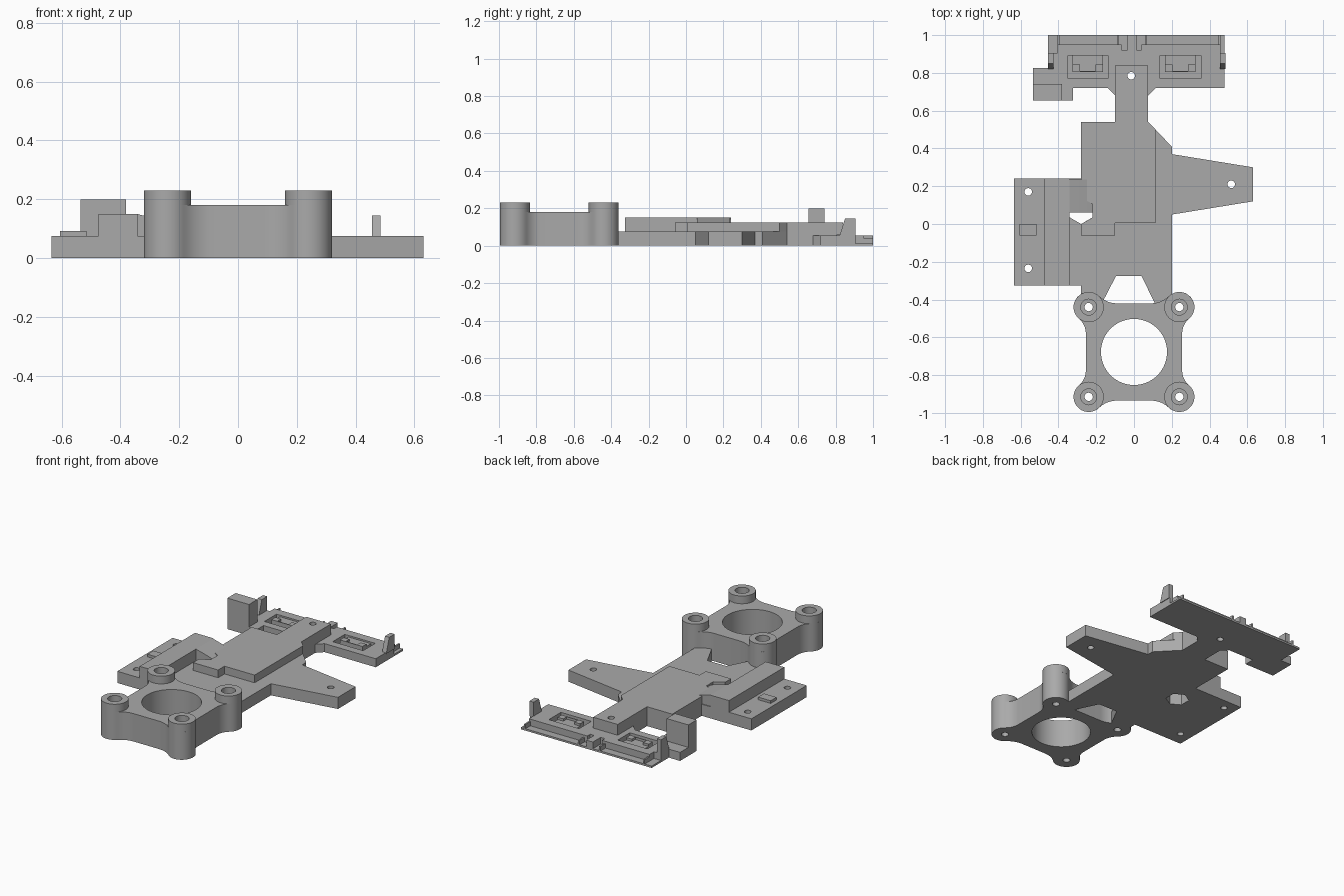
import bpy, math

grey = bpy.data.materials.new("matte grey")
grey.diffuse_color = (0.40, 0.40, 0.40, 1)


def circle(cx, cy, r, n=32, start=0.0):
    return [(cx + r * math.cos(start + 2 * math.pi * i / n),
             cy + r * math.sin(start + 2 * math.pi * i / n)) for i in range(n)]


def arc(cx, cy, r, a0, a1, n):
    return [(cx + r * math.cos(math.radians(a0 + (a1 - a0) * i / n)),
             cy + r * math.sin(math.radians(a0 + (a1 - a0) * i / n))) for i in range(n + 1)]


def rect(x0, x1, y0, y1):
    return [(x0, y0), (x1, y0), (x1, y1), (x0, y1)]


def prism(name, z0, z1, outline, holes=(), axis="z"):
    """Extrude a flat outline with holes; axis x or y stands the profile upright."""
    cu = bpy.data.curves.new(name, "CURVE")
    cu.dimensions = "2D"
    cu.fill_mode = "BOTH"
    cu.extrude = (z1 - z0) / 2
    for loop in [outline, *holes]:
        sp = cu.splines.new("POLY")
        sp.points.add(len(loop) - 1)
        for p, (x, y) in zip(sp.points, loop):
            p.co = (x, y, 0, 1)
        sp.use_cyclic_u = True
    ob = bpy.data.objects.new(name, cu)
    mid = (z0 + z1) / 2
    if axis == "z":
        ob.location.z = mid
    elif axis == "x":                       # profile is (y, z)
        ob.rotation_euler = (math.pi / 2, 0, math.pi / 2)
        ob.location.x = mid
    else:                                   # profile is (x, z)
        ob.rotation_euler = (math.pi / 2, 0, 0)
        ob.location.y = mid
    bpy.context.collection.objects.link(ob)
    bpy.ops.object.select_all(action="DESELECT")
    ob.select_set(True)
    bpy.context.view_layer.objects.active = ob
    bpy.ops.object.convert(target="MESH")
    ob = bpy.context.object
    ob.name = name
    ob.data.materials.clear()
    ob.data.materials.append(grey)
    bpy.ops.object.shade_smooth_by_angle(angle=math.radians(30))
    return ob


# Ring mount: rounded corner bosses joined by concave fillets
BX, BY, CY = 0.24, 0.2375, -0.6775
a = math.degrees(math.atan2(0.14, -0.118))
b = math.degrees(math.atan2(0.1575, -0.15))
quarter = (arc(0.358, BY - 0.14, 0.103, 180, a, 8)
           + arc(BX, BY, 0.08, a - 180, b, 20)[1:-1]
           + arc(0.09, 0.395, 0.1375, b - 180, -90, 8))
ring = []
for sx, sy in ((1, 1), (-1, 1), (-1, -1), (1, -1)):
    pts = [(sx * x, CY + sy * y) for x, y in quarter]
    ring += pts if sx * sy > 0 else pts[::-1]
corners = [(sx * BX, CY + sy * BY) for sx in (-1, 1) for sy in (-1, 1)]
prism("ring_mount", 0, 0.18, ring,
      [circle(0, CY, 0.175, 64)] + [circle(x, y, 0.022, 20) for x, y in corners])
for x, y in corners:
    prism("mount_boss", 0.18, 0.23, circle(x, y, 0.08, 40), [circle(x, y, 0.042, 24)])

# Base plate with left flange, right wing and forked front
hexagon = circle(-0.28, 0.07, 0.07, 6, math.pi / 2)
base = [(-0.28, -0.40), (-0.165, -0.41), (-0.095, -0.275), (0.04, -0.275),
        (0.115, -0.43), (0.2, -0.40), (0.2, 0.05), (0.63, 0.12), (0.63, 0.3),
        (0.2, 0.37), (0.2, 0.41), (0.075, 0.54), (-0.28, 0.54), (-0.28, 0.24),
        (-0.635, 0.24), (-0.635, -0.325), (-0.28, -0.325)]
prism("base_plate", 0, 0.075, base,
      [hexagon, circle(0.515, 0.21, 0.02, 20),
       circle(-0.56, 0.17, 0.02, 20), circle(-0.56, -0.235, 0.02, 20)])

# Raised central platform, notched around the hexagonal hole
prism("platform", 0.075, 0.125,
      [(-0.28, -0.06), (-0.1, -0.06), (-0.1, 0.005), (0.115, 0.005), (0.115, 0.5),
       (0.075, 0.54), (-0.28, 0.54), (-0.28, 0.14), (-0.219, 0.105),
       (-0.219, 0.035), (-0.28, 0.0)])

# Left raised bar, ramp and locating pad
prism("side_bar", 0.075, 0.15, rect(-0.475, -0.342, -0.325, 0.24))
prism("ramp", 0.06, 0.235,
      [(-0.342, 0.075), (-0.13, 0.075), (-0.18, 0.10), (-0.25, 0.125), (-0.342, 0.15)],
      axis="y")
prism("locating_pad", 0.075, 0.092, rect(-0.605, -0.515, -0.06, 0.0))

# Neck between platform and rear carrier
neck_hole = circle(-0.015, 0.785, 0.02, 20)
prism("neck", 0, 0.125, rect(-0.1, 0.075, 0.54, 0.84), [neck_hole])

# Rear carrier: thin floor, upper layer with two pockets, stepped rear edge
prism("carrier_floor", 0, 0.012,
      [(-0.455, 0.72), (-0.14, 0.72), (-0.1, 0.68), (-0.1, 0.84), (0.075, 0.84),
       (0.075, 0.68), (0.115, 0.72), (0.48, 0.72), (0.48, 1.0), (-0.455, 1.0)])
pockets = [rect(-0.35, -0.138, 0.77, 0.893), rect(0.138, 0.355, 0.77, 0.893)]
prism("carrier_layer", 0.012, 0.055,
      [(-0.455, 0.72), (-0.14, 0.72), (-0.1, 0.68), (-0.1, 0.84), (0.075, 0.84),
       (0.075, 0.68), (0.115, 0.72), (0.48, 0.72), (0.48, 0.905), (0.457, 0.905),
       (0.457, 0.95), (0.04, 0.95), (0.04, 0.92), (-0.065, 0.92), (-0.065, 0.95),
       (-0.405, 0.95), (-0.405, 0.905), (-0.455, 0.905)], pockets)
prism("centre_stop", 0.012, 0.055, rect(-0.035, 0.012, 0.92, 1.0))
for s in (-1, 1):
    # U-shaped holders inside the pockets
    prism("holder", 0.012, 0.06,
          [(s * x, y) for x, y in ((0.165, 0.805), (0.325, 0.805), (0.325, 0.845),
                                   (0.285, 0.845), (0.285, 0.81), (0.205, 0.81),
                                   (0.205, 0.845), (0.165, 0.845))])
    prism("holder_block", 0.012, 0.045, rect(s * 0.245 - 0.08, s * 0.245 + 0.08, 0.81, 0.893))
for x0, x1 in ((-0.405, -0.395), (-0.09, -0.08), (0.06, 0.07), (0.447, 0.457)):
    prism("rear_rib", 0.012, 0.04, rect(x0, x1, 0.95, 1.0))

# Upright end tabs with a sloped front
for x0, x1 in ((-0.455, -0.425), (0.455, 0.485)):
    prism("end_tab", x0, x1,
          [(0.82, 0.05), (0.905, 0.05), (0.905, 0.145), (0.85, 0.145)], axis="x")

# Tall corner block with its foot
prism("corner_block", 0, 0.2, rect(-0.535, -0.38, 0.655, 0.74))
prism("corner_foot", 0, 0.055,
      [(-0.38, 0.655), (-0.322, 0.655), (-0.322, 0.72), (-0.38, 0.72)])
prism("corner_step", 0, 0.055, rect(-0.535, -0.455, 0.74, 0.825))
